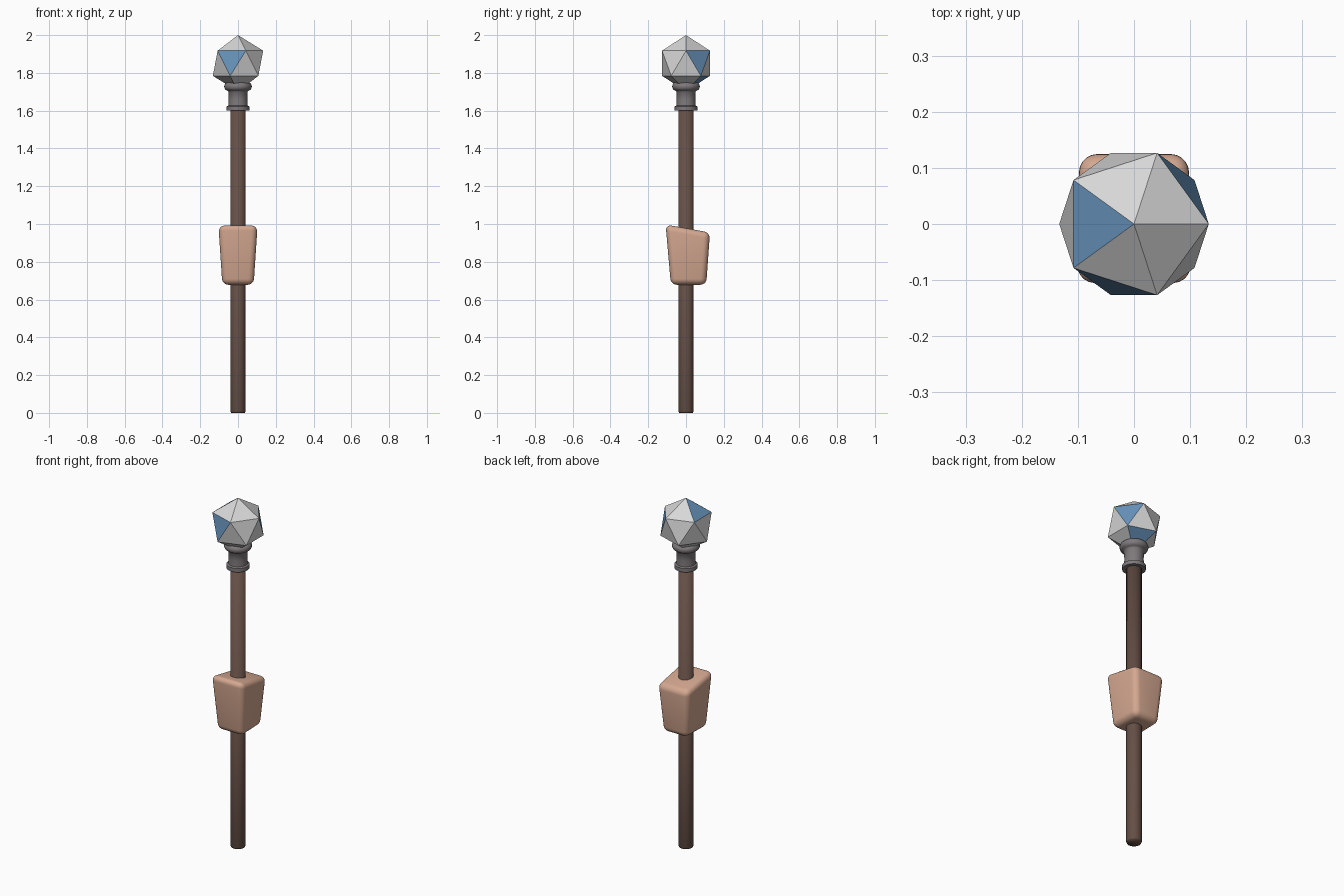
import bpy, bmesh, math
from mathutils import Vector

if "Cube" in bpy.data.objects:
    bpy.data.objects.remove(bpy.data.objects["Cube"])


def material(name, rgb):
    m = bpy.data.materials.new(name)
    m.diffuse_color = (*rgb, 1)
    m.use_nodes = True
    m.node_tree.nodes["Principled BSDF"].inputs["Base Color"].default_value = m.diffuse_color
    return m


wood = material("dark wood", (0.13, 0.078, 0.06))
metal = material("grey metal", (0.21, 0.19, 0.2))
skin = material("skin", (0.66, 0.39, 0.28))
stone = material("pale stone", (0.68, 0.68, 0.68))
blue = material("blue crystal", (0.13, 0.28, 0.48))


def add_object(name, bm, mats, smooth):
    bmesh.ops.recalc_face_normals(bm, faces=bm.faces)
    for f in bm.faces:
        f.smooth = smooth
    me = bpy.data.meshes.new(name)
    bm.to_mesh(me)
    bm.free()
    ob = bpy.data.objects.new(name, me)
    for m in mats:
        me.materials.append(m)
    bpy.context.collection.objects.link(ob)
    return ob


def lathe(name, profile, mat, sides=32):
    """Closed solid of revolution around z from (radius, z) points."""
    bm = bmesh.new()
    rings = []
    for r, z in profile:
        rings.append([bm.verts.new((r * math.cos(2 * math.pi * i / sides),
                                    r * math.sin(2 * math.pi * i / sides), z))
                      for i in range(sides)])
    for a, b in zip(rings, rings[1:]):
        for i in range(sides):
            j = (i + 1) % sides
            bm.faces.new((a[i], a[j], b[j], b[i]))
    bm.faces.new(rings[0])
    bm.faces.new(rings[-1])
    return add_object(name, bm, [mat], True)


def smooth_by_angle(ob, angle):
    bpy.ops.object.select_all(action='DESELECT')
    ob.select_set(True)
    bpy.context.view_layer.objects.active = ob
    bpy.ops.object.shade_smooth_by_angle(angle=math.radians(angle))


# Shaft: plain rod, smooth across the end caps
lathe("shaft", [(0.037, 0.0), (0.04, 0.008), (0.04, 1.62)], wood)

# Metal socket: flange, waisted neck and rounded collar
collar = [(0.05 + 0.023 * math.cos(t), 1.728 + 0.023 * math.sin(t))
          for t in (math.radians(a) for a in range(-75, 91, 15))]
socket = lathe("socket", [(0.041, 1.6), (0.06, 1.6), (0.06, 1.622), (0.051, 1.627),
                          (0.049, 1.66), (0.051, 1.7)] + collar + [(0.058, 1.765)], metal)
smooth_by_angle(socket, 40)

# Orb: regular icosahedron, each ring turned by 36 degrees
R, ZC = 0.149, 1.851
bm = bmesh.new()


def ring(start, z):
    r = R * 2 / math.sqrt(5)
    return [bm.verts.new((r * math.cos(math.radians(start + 72 * i)),
                          r * math.sin(math.radians(start + 72 * i)), z)) for i in range(5)]


upper = ring(0, ZC + R / math.sqrt(5))
lower = ring(36, ZC - R / math.sqrt(5))
top = bm.verts.new((0, 0, ZC + R))
bottom = bm.verts.new((0, 0, ZC - R))
for i in range(5):
    j = (i + 1) % 5
    bm.faces.new((top, upper[i], upper[j]))
    bm.faces.new((upper[i], lower[i], upper[j]))
    bm.faces.new((lower[i], lower[j], upper[j]))
    bm.faces.new((bottom, lower[j], lower[i]))
# Blue facets chosen by (heading, elevation)
for heading, elev in ((180, 52.6), (36, 10.8), (252, 10.8), (72, -52.6)):
    h, e = math.radians(heading), math.radians(elev)
    d = Vector((math.cos(h) * math.cos(e), math.sin(h) * math.cos(e), math.sin(e)))
    face = max(bm.faces, key=lambda f: (f.calc_center_median() - Vector((0, 0, ZC))).dot(d))
    face.material_index = 1
add_object("orb", bm, [stone, blue], False)

# Fist: tapered, rounded block with a sloping top
bm = bmesh.new()
bmesh.ops.create_cube(bm, size=2)
for v in bm.verts:
    back, up = v.co.y > 0, v.co.z > 0
    if up:
        v.co = (v.co.x * (0.1 if back else 0.104), 0.127 if back else -0.108,
                0.955 if back else 0.997)
    else:
        v.co = (v.co.x * (0.078 if back else 0.084), 0.107 if back else -0.08, 0.678)
bmesh.ops.bevel(bm, geom=bm.edges[:], offset=0.032, segments=5, profile=0.5, affect='EDGES')
add_object("fist", bm, [skin], True)
